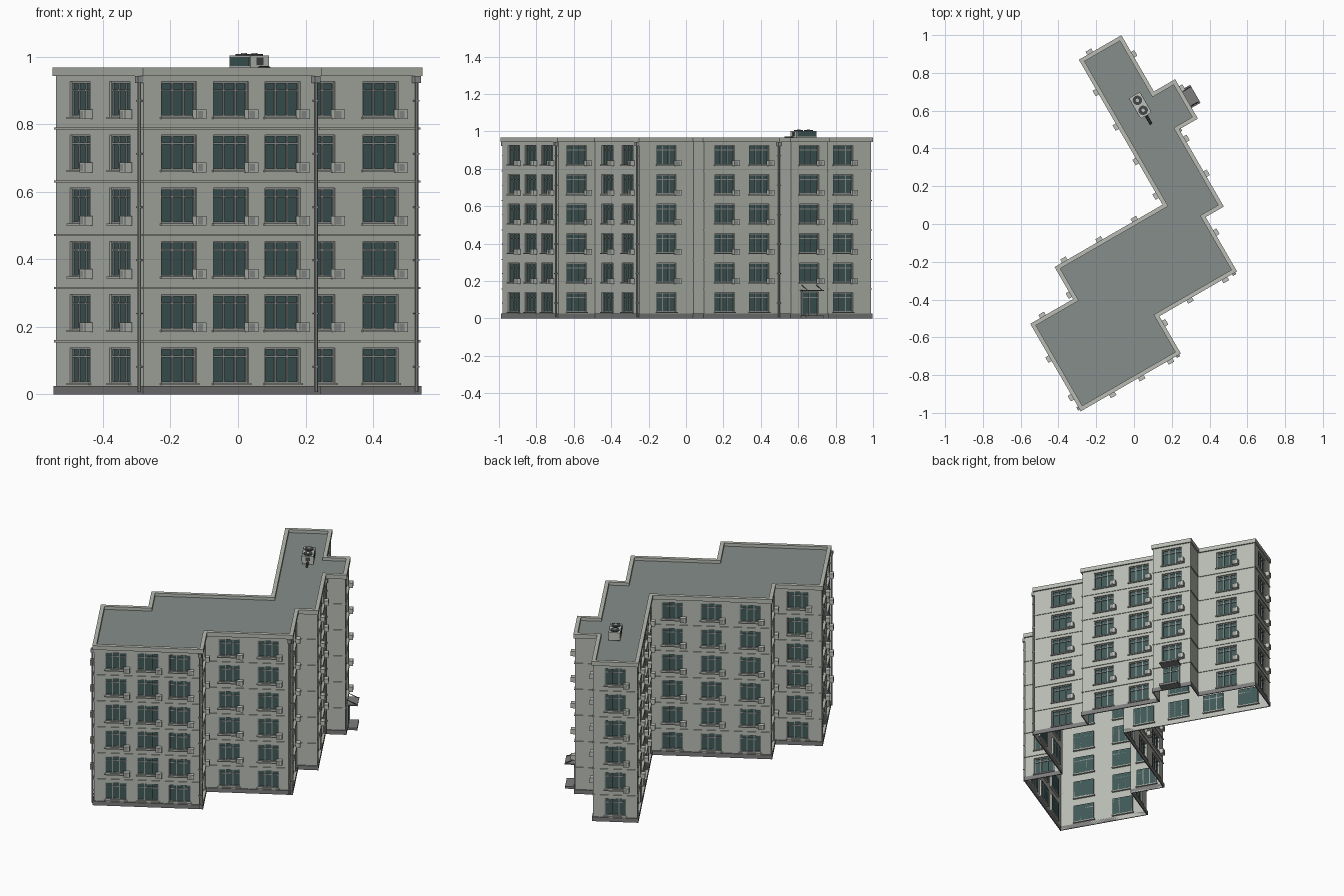
import bpy, bmesh
from math import radians
from mathutils import Vector, Matrix

cube = bpy.data.objects.get("Cube")
if cube:
    bpy.data.objects.remove(cube, do_unlink=True)

TURN = Matrix.Rotation(radians(30), 4, 'Z')
FLOORS, PITCH, WALL_TOP, TOP = 6, 0.1575, 0.943, 0.968
WIN_W, WIN_LOW, WIN_HIGH, DEPTH = 0.12, 0.034, 0.138, 0.012


def material(name, rgb):
    m = bpy.data.materials.new(name)
    m.use_nodes = True
    m.diffuse_color = (*rgb, 1)
    m.node_tree.nodes["Principled BSDF"].inputs["Base Color"].default_value = (*rgb, 1)
    return m


concrete = material("pale concrete", (.48, .50, .45))
roofing = material("roof felt", (.24, .27, .255))
stone = material("plinth grey", (.20, .205, .20))
glazing = material("teal glass", (.05, .10, .097))
framing = material("frame grey", (.30, .32, .31))
casing = material("unit casing", (.52, .54, .50))
metal = material("dark metal", (.06, .065, .065))

parts = {}


def part(name, mat):
    if name not in parts:
        parts[name] = (bmesh.new(), mat)
    return parts[name][0]


def face(bm, pts):
    return bm.faces.new([bm.verts.new(p) for p in pts])


def cylinder(bm, p0, p1, r, sides=8):
    p0, p1 = Vector(p0), Vector(p1)
    axis = p1 - p0
    rot = Vector((0, 0, 1)).rotation_difference(axis).to_matrix().to_4x4()
    bmesh.ops.create_cone(bm, cap_ends=True, segments=sides, radius1=r, radius2=r,
                          depth=axis.length, matrix=Matrix.Translation((p0 + p1) / 2) @ rot)


class Side:
    """Local frame of one wall: t to the right, o outward, z up."""
    def __init__(self, a, b):
        self.a, self.length = a, (b - a).length
        self.d = (b - a).normalized()
        self.n = Vector((self.d.y, -self.d.x, 0))

    def at(self, t, o, z):
        return self.a + self.d * t + self.n * o + Vector((0, 0, z))

    def box(self, bm, t, o, z):
        c = [[[self.at(i, j, k) for k in z] for j in o] for i in t]
        v = [[[bm.verts.new(p) for p in r] for r in s] for s in c]
        for q in ((0, 1, 5, 4), (2, 6, 7, 3), (0, 2, 3, 1),
                  (4, 5, 7, 6), (0, 4, 6, 2), (1, 3, 7, 5)):
            bm.faces.new([v[i >> 2][i >> 1 & 1][i & 1] for i in q])


# Footprint (counterclockwise), window count and spacing of the wall that follows each corner
plan = [(.442, .899, 1, 0), (.182, .899, 4, .211), (.182, .013, 3, .215), (-.478, .013, 1, 0),
        (-.478, -.183, 1, 0), (-.74, -.183, 2, .236), (-.74, -.718, 3, .177),
        (-.128, -.718, 1, 0), (-.128, -.49, 2, .216), (.347, -.49, 1, 0), (.347, -.158, 0, 0),
        (.458, -.158, 2, .213), (.458, .314, 0, 0), (.572, .314, 1, 0), (.572, .555, 0, 0),
        (.442, .555, 1, 0)]
DOOR_WALL, PIPE_WALLS = 13, (5, 6, 8, 11)
outer = [Vector((u, v, 0)) for u, v, *_ in plan]
N = len(outer)


def offset(poly, dist):
    res = []
    for i, p in enumerate(poly):
        d1 = (p - poly[i - 1]).normalized()
        d2 = (poly[(i + 1) % N] - p).normalized()
        res.append(p + (Vector((d1.y, -d1.x, 0)) + Vector((d2.y, -d2.x, 0))) * dist)
    return res


def ring(bm, inner_d, outer_d, z0, z1):
    """Band that runs all the way round the building."""
    a, b = offset(base, inner_d), offset(base, outer_d)
    lo, hi = Vector((0, 0, z0)), Vector((0, 0, z1))
    for i in range(N):
        j = (i + 1) % N
        face(bm, (b[i] + lo, b[j] + lo, b[j] + hi, b[i] + hi))
        face(bm, (a[j] + lo, a[i] + lo, a[i] + hi, a[j] + hi))
        face(bm, (a[i] + hi, b[i] + hi, b[j] + hi, a[j] + hi))
        face(bm, (b[i] + lo, a[i] + lo, a[j] + lo, b[j] + lo))


base = offset(outer, -0.008)


def window(s, t, z, unit):
    """Frame, sill and, above the ground floor, an air conditioner."""
    fr = part("window_frames", framing)
    l, r, lo, hi, w = t - WIN_W / 2, t + WIN_W / 2, z + WIN_LOW, z + WIN_HIGH, .005
    back, front = -DEPTH, -DEPTH + .005
    for x in (l, l + WIN_W / 3 - w / 2, r - WIN_W / 3 - w / 2, r - w):
        s.box(fr, (x, x + w), (back, front), (lo, hi))
    for y in (lo, lo + .076, hi - w):
        s.box(fr, (l, r), (back, front), (y, y + w))
    s.box(part("window_sills", concrete), (l - .005, r + .005), (-DEPTH, .008), (lo - .006, lo))
    if unit:
        s.box(part("air_conditioners", casing), (r - .016, r + .018), (.003, .027),
              (z + .027, z + .056))
        s.box(part("air_conditioner_grilles", framing), (r - .012, r + .006), (.027, .0275),
              (z + .031, z + .052))


# Walls with recessed windows
walls, glass = part("walls", concrete), part("window_glass", glazing)
zs = [0]
for f in range(FLOORS):
    zs += [f * PITCH + WIN_LOW, f * PITCH + WIN_HIGH]
zs.append(WALL_TOP)
sides = [Side(base[i], base[(i + 1) % N]) for i in range(N)]
for i, s in enumerate(sides):
    count, gap = plan[i][2:]
    centres = [s.length / 2 + (k - (count - 1) / 2) * gap for k in range(count)]
    ts = [0]
    for c in centres:
        ts += [c - WIN_W / 2, c + WIN_W / 2]
    ts.append(s.length)
    for a in range(len(ts) - 1):
        for b in range(len(zs) - 1):
            t0, t1, z0, z1 = ts[a], ts[a + 1], zs[b], zs[b + 1]
            corners = [(t0, z0), (t1, z0), (t1, z1), (t0, z1)]
            if a % 2 and b % 2 and not (i == DOOR_WALL and b == 1):
                face(glass, [s.at(t, -DEPTH, z) for t, z in corners])
                for k in range(4):
                    p, q = corners[k], corners[(k + 1) % 4]
                    face(walls, (s.at(p[0], 0, p[1]), s.at(q[0], 0, q[1]),
                                 s.at(q[0], -DEPTH, q[1]), s.at(p[0], -DEPTH, p[1])))
                window(s, (t0 + t1) / 2, b // 2 * PITCH, b > 1)
            else:
                face(walls, [s.at(t, 0, z) for t, z in corners])

# Plinth, floor bands, parapet and roof deck
ring(part("plinth", stone), 0, .006, 0, .025)
for f in range(1, FLOORS):
    ring(part("floor_bands", concrete), 0, .004, f * PITCH - .003, f * PITCH + .003)
ring(part("parapet", concrete), -.014, .008, WALL_TOP, TOP)
face(part("roof_deck", roofing), [p + Vector((0, 0, .95)) for p in offset(base, -.012)])

# Drainpipes with hoppers and brackets
pipes = part("drainpipes", framing)
for i in PIPE_WALLS:
    s = sides[i]
    t = s.length - .012
    cylinder(pipes, s.at(t, .009, .008), s.at(t, .009, .93), .005)
    s.box(pipes, (t - .01, t + .01), (0, .018), (.922, WALL_TOP))
    for f in range(FLOORS):
        z = f * PITCH + .08
        s.box(pipes, (t - .007, t + .007), (0, .015), (z, z + .004))

# Entrance: door, canopy on tie rods, step
s = sides[DOOR_WALL]
m = s.length / 2
s.box(part("entrance_door", glazing), (m - .045, m + .045), (0, .006), (.012, .138))
frame = part("door_frame", framing)
for x in (-.05, -.006, .045):
    s.box(frame, (m + x, m + x + .006), (0, .01), (.012, .143))
for z in (.108, .138):
    s.box(frame, (m - .05, m + .05), (0, .01), (z, z + .005))
s.box(part("entrance_canopy", stone), (m - .055, m + .055), (0, .062), (.146, .152))
for x in (-.045, .045):
    cylinder(part("canopy_rods", metal), s.at(m + x, 0, .178), s.at(m + x, .056, .152), .002, 6)
s.box(part("entrance_step", stone), (m - .055, m + .055), (0, .06), (0, .014))

# Rooftop cooling unit: t runs along its length, o points to its left face
s = Side(Vector((.343, .59, 0)), Vector((.343, .465, 0)))
s.box(part("roof_unit", casing), (0, s.length), (-.032, .032), (.955, 1.003))
s.box(part("roof_unit_grille", glazing), (.006, s.length - .006), (.032, .034), (.972, .998))
s.box(part("roof_unit_grille", glazing), (.006, s.length - .006), (-.034, -.032), (.972, .998))
s.box(part("roof_unit_hatch", metal), (s.length, s.length + .002), (-.012, .012), (.975, .997))
for t in (.032, .093):
    cylinder(part("roof_fans", metal), s.at(t, 0, 1.0), s.at(t, 0, 1.008), .025, 20)
    cylinder(part("roof_fan_hubs", casing), s.at(t, 0, 1.0), s.at(t, 0, 1.01), .009, 12)
cylinder(part("roof_unit_pipe", metal), s.at(.12, 0, .965), s.at(.178, 0, .965), .007)
s.box(part("roof_unit_feet", metal), (.01, .022), (-.03, .03), (.95, .955))
s.box(part("roof_unit_feet", metal), (.1, .112), (-.03, .03), (.95, .955))

# Turn every part to the site angle and place it in the scene
for name, (bm, mat) in parts.items():
    bmesh.ops.remove_doubles(bm, verts=bm.verts, dist=1e-5)
    bm.transform(TURN)
    mesh = bpy.data.meshes.new(name)
    bm.to_mesh(mesh)
    bm.free()
    mesh.materials.append(mat)
    bpy.context.collection.objects.link(bpy.data.objects.new(name, mesh))
